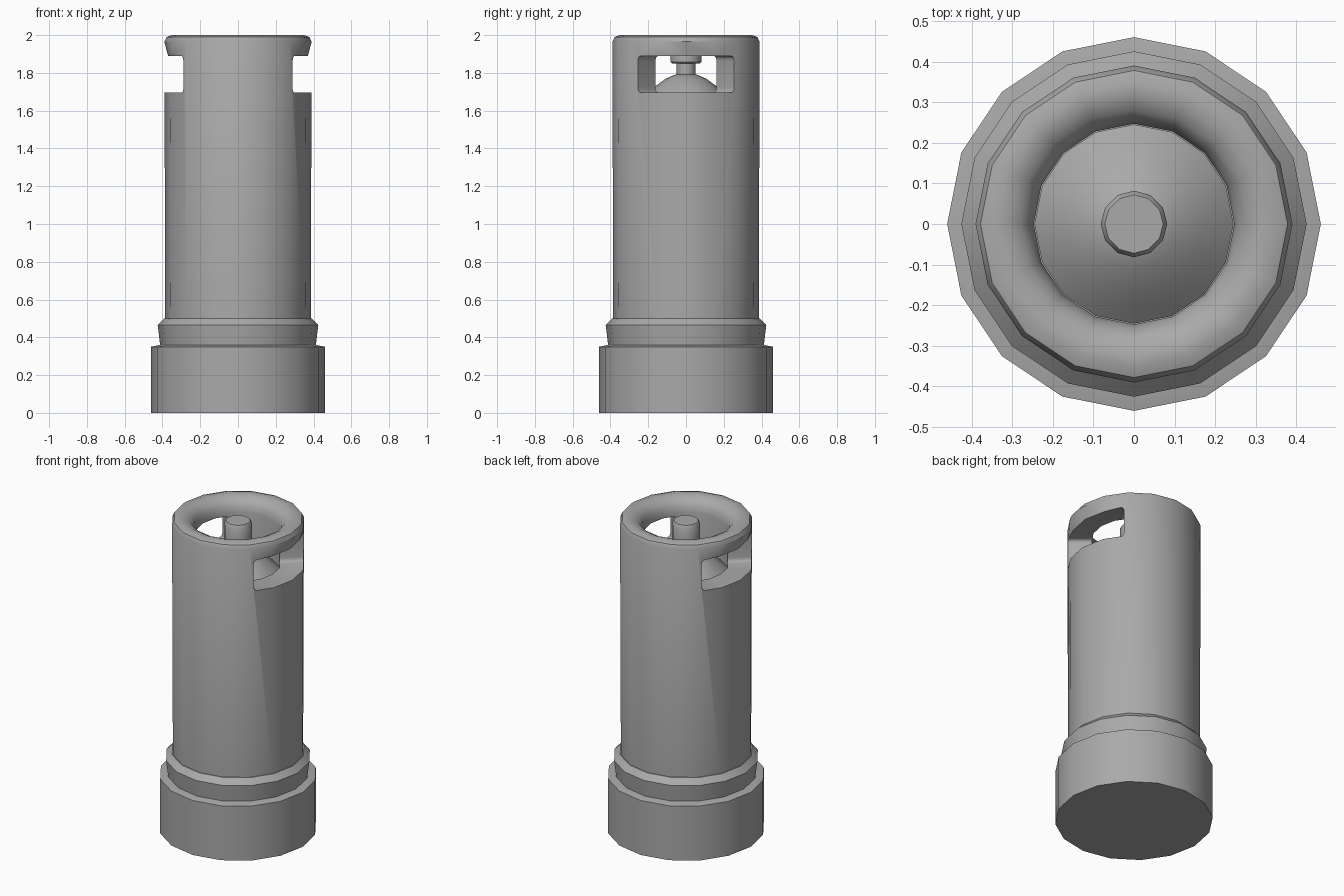
import bpy, bmesh, math
from mathutils import Vector

cube = bpy.data.objects.get("Cube")
if cube:
    bpy.data.objects.remove(cube, do_unlink=True)

grey = bpy.data.materials.new("plain grey")
grey.use_nodes = True
grey.diffuse_color = (0.4, 0.4, 0.4, 1)
grey.node_tree.nodes["Principled BSDF"].inputs["Base Color"].default_value = (0.4, 0.4, 0.4, 1)


def add_object(name, bm):
    bmesh.ops.recalc_face_normals(bm, faces=bm.faces)
    mesh = bpy.data.meshes.new(name)
    bm.to_mesh(mesh)
    bm.free()
    mesh.materials.append(grey)
    obj = bpy.data.objects.new(name, mesh)
    bpy.context.collection.objects.link(obj)
    return obj


def activate(obj):
    bpy.ops.object.select_all(action='DESELECT')
    obj.select_set(True)
    bpy.context.view_layer.objects.active = obj


def smooth(obj):
    activate(obj)
    bpy.ops.object.shade_smooth_by_angle(angle=math.radians(35))


def bridge(bm, rings):
    """Skin successive rings and cap both ends."""
    n = len(rings[0])
    for a, b in zip(rings, rings[1:]):
        for i in range(n):
            j = (i + 1) % n
            bm.faces.new((a[i], a[j], b[j], b[i]))
    bm.faces.new(rings[0])
    bm.faces.new(rings[-1])


def lathe(name, profile, sides=16):
    bm = bmesh.new()
    rings = []
    for r, z in profile:
        angles = [math.tau * i / sides for i in range(sides)]
        rings.append([bm.verts.new((r * math.cos(a), r * math.sin(a), z)) for a in angles])
    bridge(bm, rings)
    return add_object(name, bm)


def slot_cutter(side):
    """Rounded opening whose ends run along radial lines."""
    low, high, corner = 1.695, 1.89, 0.025
    bm = bmesh.new()
    rings = []
    for x in (0.1, 0.55):
        half = x * 0.88
        ring = []
        for q, (sy, z) in enumerate(((1, high - corner), (-1, high - corner),
                                     (-1, low + corner), (1, low + corner))):
            for k in range(4):
                a = math.radians(90 * q + 30 * k)
                y = sy * (half - corner) + corner * math.cos(a)
                ring.append(bm.verts.new((side * x, y, z + corner * math.sin(a))))
        rings.append(ring)
    bridge(bm, rings)
    cutter = add_object("slot_cutter", bm)
    cutter.hide_render = True
    return cutter


# Foot and stepped collar
smooth(lathe("foot_ring", [(0.46, 0), (0.46, 0.35), (0.41, 0.36), (0.30, 0.36)]))
smooth(lathe("lower_collar", [(0.41, 0.34), (0.425, 0.465), (0.39, 0.50), (0.30, 0.50)]))

# Cylinder shell with a rounded handle rim and a well inside
shell = lathe("cylinder_shell", [
    (0.385, 0.45), (0.39, 1.965), (0.378, 1.99), (0.35, 2.0), (0.315, 1.997),
    (0.28, 1.98), (0.257, 1.95), (0.247, 1.91), (0.247, 1.63)])

# Hand openings on both sides
for side in (1, -1):
    cutter = slot_cutter(side)
    cut = shell.modifiers.new("hand_opening", 'BOOLEAN')
    cut.operation = 'DIFFERENCE'
    cut.solver = 'EXACT'
    cut.object = cutter
    activate(shell)
    bpy.ops.object.modifier_apply(modifier=cut.name)
    bpy.data.objects.remove(cutter, do_unlink=True)

# Ease the outer lip above each opening inward
for v in shell.data.vertices:
    radius = Vector((v.co.x, v.co.y)).length
    if abs(v.co.z - 1.89) < 0.003 and radius > 0.36 and abs(v.co.y) < 0.2:
        v.co.x *= 0.95
        v.co.y *= 0.95
smooth(shell)

# Domed tank top
smooth(lathe("tank_dome", [(0.245, 1.60), (0.245, 1.655), (0.205, 1.693), (0.165, 1.727),
                           (0.11, 1.768), (0.06, 1.79), (0.02, 1.797)]))

# Valve neck and button
smooth(lathe("valve_neck", [(0.05, 1.75), (0.05, 1.87)], 12))
smooth(lathe("valve_button", [(0.074, 1.85), (0.082, 1.858), (0.082, 1.96),
                              (0.072, 1.975)], 12))
